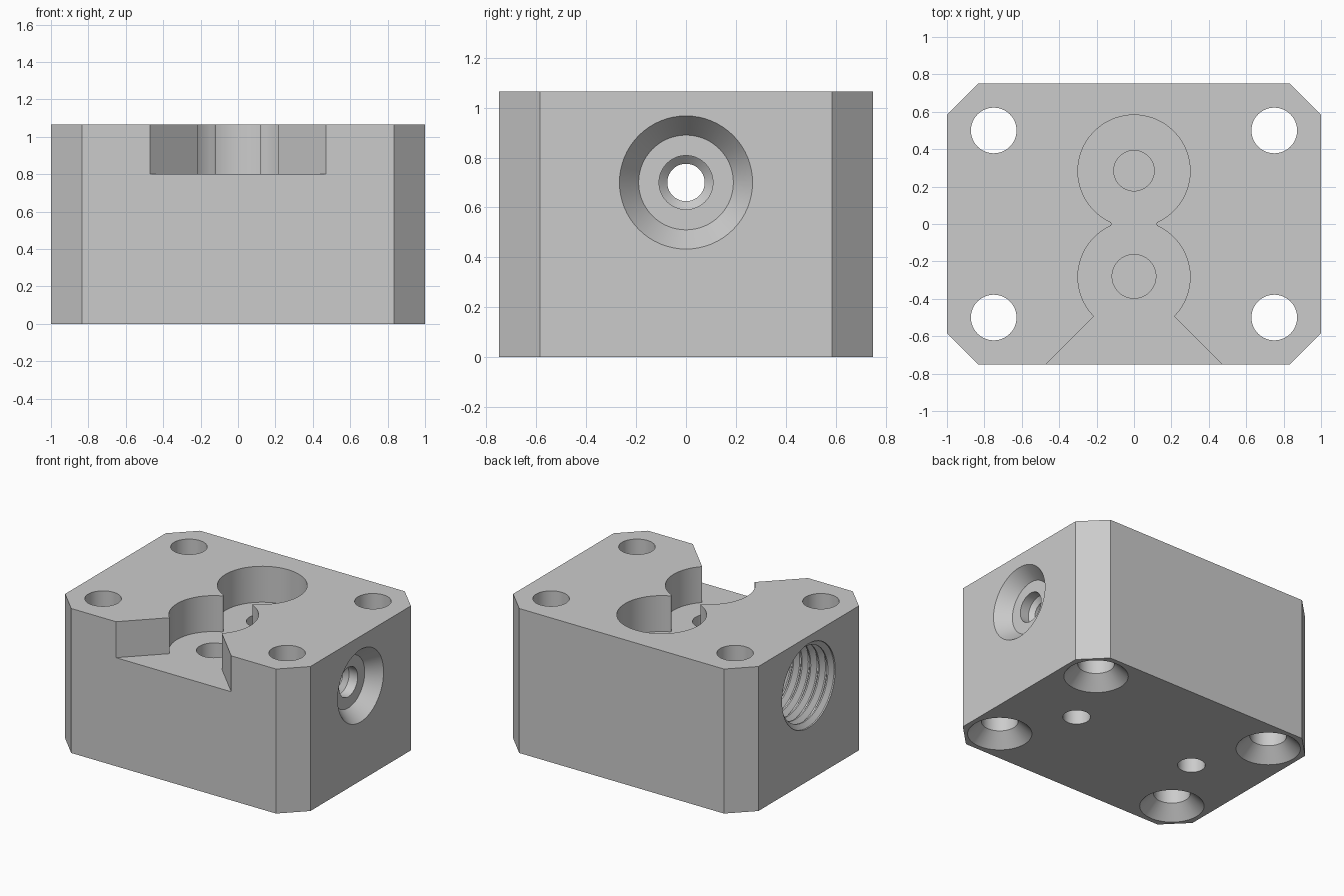
import bpy, bmesh, math
from mathutils import Matrix, Vector

if "Cube" in bpy.data.objects:
    bpy.data.objects.remove(bpy.data.objects["Cube"])

HEIGHT = 1.065
FLOOR = 0.80        # pocket floor height
PORT_Z = 0.70       # height of the cross passage

grey = bpy.data.materials.new("machined grey")
grey.diffuse_color = (0.6, 0.6, 0.6, 1)
grey.use_nodes = True
grey.node_tree.nodes["Principled BSDF"].inputs["Base Color"].default_value = grey.diffuse_color


def make_object(name, bm):
    bmesh.ops.recalc_face_normals(bm, faces=bm.faces)
    mesh = bpy.data.meshes.new(name)
    bm.to_mesh(mesh)
    bm.free()
    mesh.materials.append(grey)
    obj = bpy.data.objects.new(name, mesh)
    bpy.context.collection.objects.link(obj)
    return obj


def prism(name, outline, z0, z1):
    """Extrude a plan outline between two heights."""
    bm = bmesh.new()
    face = bm.faces.new([bm.verts.new((x, y, z0)) for x, y in outline])
    ext = bmesh.ops.extrude_face_region(bm, geom=[face])
    verts = [v for v in ext["geom"] if isinstance(v, bmesh.types.BMVert)]
    bmesh.ops.translate(bm, verts=verts, vec=(0, 0, z1 - z0))
    return make_object(name, bm)


def lathe(name, profile, centre, along_x=False, n=64):
    """Capped solid of revolution from (radius, distance) pairs."""
    bm = bmesh.new()
    turn = Matrix.Rotation(math.pi / 2, 3, 'Y') if along_x else Matrix.Identity(3)
    rings = []
    for r, h in profile:
        ring = []
        for i in range(n):
            a = math.tau * i / n
            p = turn @ Vector((r * math.cos(a), r * math.sin(a), h))
            ring.append(bm.verts.new(p + Vector(centre)))
        rings.append(ring)
    for a, b in zip(rings, rings[1:]):
        for i in range(n):
            j = (i + 1) % n
            bm.faces.new((a[i], a[j], b[j], b[i]))
    bm.faces.new(rings[0])
    bm.faces.new(rings[-1])
    return make_object(name, bm)


def arc(cx, cy, r, start, end, n):
    return [(cx + r * math.cos(start + (end - start) * i / n),
             cy + r * math.sin(start + (end - start) * i / n)) for i in range(n + 1)]


# Block with chamfered vertical corners
body = prism("valve_block", [(-0.835, -0.75), (0.835, -0.75), (1, -0.585), (1, 0.585),
                             (0.835, 0.75), (-0.835, 0.75), (-1, 0.585), (-1, -0.585)],
             0, HEIGHT)
cutters = []

# Figure-eight pocket with rounded neck
lobe_y, lobe_r, fillet_x, fillet_r = 0.283, 0.30, 0.1325, 0.0125
t = math.atan2(lobe_y, fillet_x)
pi = math.pi
outline = (arc(0, lobe_y, lobe_r, -t, pi + t, 64)
           + arc(-fillet_x, 0, fillet_r, t, -t, 8)[1:-1]
           + arc(0, -lobe_y, lobe_r, pi - t, math.tau + t, 64)
           + arc(fillet_x, 0, fillet_r, pi + t, pi - t, 8)[1:-1])
cutters.append(prism("pocket_cutter", outline, FLOOR, HEIGHT + 0.1))

# Flared opening from the front lobe to the front face
cutters.append(prism("notch_cutter", [(-0.52, -0.80), (0.52, -0.80), (0.20, -0.48),
                                      (-0.20, -0.48)], FLOOR, HEIGHT + 0.1))

# Blind holes in the pocket floor
for y, r in ((0.285, 0.108), (-0.28, 0.117)):
    cutters.append(lathe("floor_hole_cutter", [(r, 0.5), (r, FLOOR + 0.05)], (0, y, 0)))

# Corner bolt holes, countersunk underneath
for x in (-0.75, 0.75):
    for y in (-0.5, 0.5):
        cutters.append(lathe("bolt_hole_cutter", [(0.235, -0.02), (0.122, 0.093),
                                                  (0.122, HEIGHT + 0.1)], (x, y, 0)))

# Dowel holes underneath
for x in (-0.5, 0.5):
    cutters.append(lathe("dowel_hole_cutter", [(0.092, -0.05), (0.092, 0.25)], (x, 0, 0)))

# Conical right port and the cross passage
cutters.append(lathe("right_port_cutter",
                     [(0.075, -0.5), (0.075, 0.80), (0.108, 0.83), (0.108, 0.90),
                      (0.19, 0.90), (0.267, 1.0), (0.2824, 1.02)],
                     (0, 0, PORT_Z), True))

# Threaded left port
pitch, turns = 0.07, 8
thread = [(0.31, -1.05)]
for i in range(turns):
    x = -1.0 + i * pitch
    thread += [(0.31, x + 0.01), (0.275, x + 0.035), (0.275, x + 0.045), (0.31, x + pitch)]
thread.append((0.31, -1.0 + turns * pitch + 0.01))
cutters.append(lathe("thread_cutter", thread, (0, 0, PORT_Z), True))

# Cut everything out of the block
bpy.context.view_layer.objects.active = body
body.select_set(True)
for cutter in cutters:
    cutter.hide_render = True
    mod = body.modifiers.new("cut", 'BOOLEAN')
    mod.operation = 'DIFFERENCE'
    mod.solver = 'EXACT'
    mod.object = cutter
    bpy.ops.object.modifier_apply(modifier=mod.name)
    bpy.data.objects.remove(cutter, do_unlink=True)
bpy.ops.object.shade_smooth_by_angle(angle=math.radians(25))
